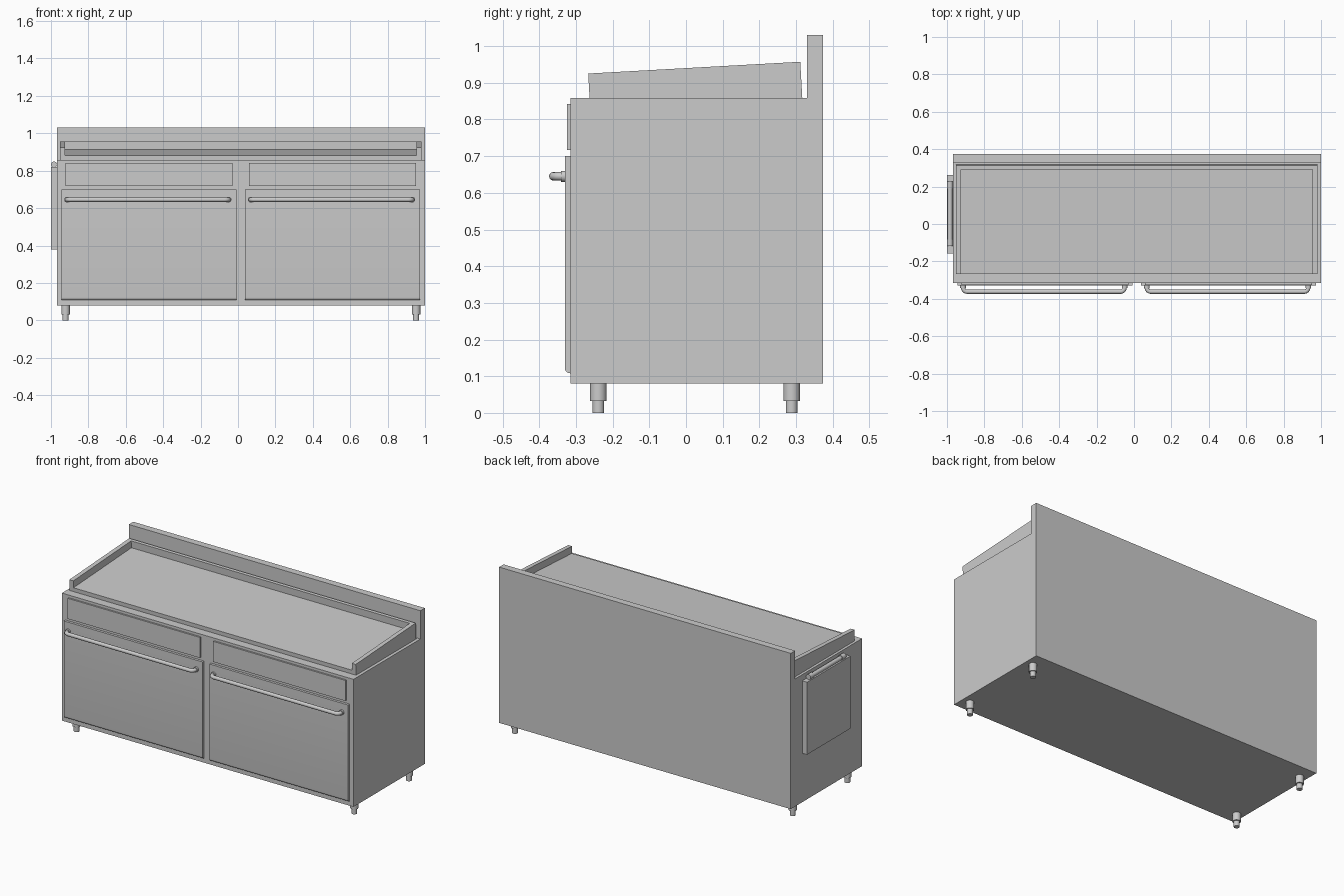
import bpy, bmesh, math
from mathutils import Matrix, Vector

if "Cube" in bpy.data.objects:
    bpy.data.objects.remove(bpy.data.objects["Cube"])


def finish(name, bm, smooth=False):
    me = bpy.data.meshes.new(name)
    bm.to_mesh(me)
    bm.free()
    ob = bpy.data.objects.new(name, me)
    bpy.context.collection.objects.link(ob)
    if smooth:
        bpy.ops.object.select_all(action='DESELECT')
        bpy.context.view_layer.objects.active = ob
        ob.select_set(True)
        bpy.ops.object.shade_smooth_by_angle(angle=math.radians(35))
    return ob


def add_box(bm, x, y, z):
    c = [(a[0] + a[1]) / 2 for a in (x, y, z)]
    s = [a[1] - a[0] for a in (x, y, z)]
    m = Matrix.Translation(c) @ Matrix.Diagonal((*s, 1))
    return bmesh.ops.create_cube(bm, size=1, matrix=m)['verts']


def box(name, x, y, z):
    bm = bmesh.new()
    add_box(bm, x, y, z)
    return finish(name, bm)


def add_rod(bm, start, end, r, sides=24):
    a, b = Vector(start), Vector(end)
    rot = (b - a).to_track_quat('Z', 'Y').to_matrix().to_4x4()
    bmesh.ops.create_cone(bm, cap_ends=True, segments=sides, radius1=r, radius2=r,
                          depth=(b - a).length, matrix=Matrix.Translation((a + b) / 2) @ rot)


X0, X1 = -0.968, 1.0

# cabinet body and backsplash, one L-shaped profile extruded along x
bm = bmesh.new()
profile = [(-0.315, 0.08), (0.373, 0.08), (0.373, 1.03), (0.33, 1.03), (0.33, 0.858), (-0.315, 0.858)]
face = bm.faces.new([bm.verts.new((X0, y, z)) for y, z in profile])
ext = bmesh.ops.extrude_face_region(bm, geom=[face])['geom']
bmesh.ops.translate(bm, vec=(X1 - X0, 0, 0), verts=[g for g in ext if isinstance(g, bmesh.types.BMVert)])
bmesh.ops.recalc_face_normals(bm, faces=bm.faces)
finish("cabinet_body", bm)

# tilted worktop tray: floor with three raised walls, open at the front
tray = [
    ("tray_floor", (-0.925, 0.955), (-0.267, 0.292), (-0.115, -0.043)),
    ("tray_left_wall", (-0.952, -0.925), (-0.267, 0.312), (-0.115, 0)),
    ("tray_right_wall", (0.955, 0.981), (-0.267, 0.312), (-0.115, 0)),
    ("tray_back_wall", (-0.925, 0.955), (0.292, 0.312), (-0.115, 0)),
]
for part in tray:
    ob = box(*part)
    ob.location.z = 0.94
    ob.rotation_euler.x = math.atan(0.0555)


def door(name, x0, x1):
    bm = bmesh.new()
    add_box(bm, (x0, x1), (-0.33, -0.313), (0.108, 0.70))
    low = [e for e in bm.edges if all(v.co.y < -0.32 and v.co.z < 0.2 for v in e.verts)]
    bmesh.ops.bevel(bm, geom=low, offset=0.014, segments=5, profile=0.5, affect='EDGES')
    finish(name, bm, True)


def handle(name, x0, x1):
    # bent bar with rounded corners
    z, r, yb, yf, n = 0.645, 0.022, -0.325, -0.362, 6
    pts = [(x0, yb)]
    for cx, a0 in ((x0 + r, 180), (x1 - r, 270)):
        for i in range(n + 1):
            a = math.radians(a0 + 90 * i / n)
            pts.append((cx + r * math.cos(a), yf + r + r * math.sin(a)))
    pts.append((x1, yb))
    cu = bpy.data.curves.new(name, 'CURVE')
    cu.dimensions = '3D'
    cu.bevel_depth = 0.0115
    cu.bevel_resolution = 4
    cu.use_fill_caps = True
    sp = cu.splines.new('POLY')
    sp.points.add(len(pts) - 1)
    for p, (x, y) in zip(sp.points, pts):
        p.co = (x, y, z, 1)
    sp.use_smooth = True
    bpy.context.collection.objects.link(bpy.data.objects.new(name, cu))
    # round flanges on the door
    bm = bmesh.new()
    for x in (x0, x1):
        add_rod(bm, (x, -0.328, z), (x, -0.341, z), 0.015)
    finish(name + "_flanges", bm, True)


# two bays, each with drawer front, door and handle
for side, dx in (("left", 0), ("right", 0.982)):
    box(side + "_drawer_front", (-0.922 + dx, -0.03 + dx), (-0.325, -0.313), (0.717, 0.842))
    door(side + "_door", -0.944 + dx, -0.008 + dx)
    handle(side + "_door_handle", -0.914 + dx, -0.05 + dx)

# stepped feet
for xn, x in (("left", -0.922), ("right", 0.952)):
    for yn, y in (("front", -0.239), ("back", 0.288)):
        bm = bmesh.new()
        add_rod(bm, (x, y, 0.032), (x, y, 0.082), 0.0225)
        add_rod(bm, (x, y, 0), (x, y, 0.034), 0.016)
        finish(f"{yn}_{xn}_foot", bm, True)

# flap on the left end, hung from a hinge barrel
box("side_flap", (-1.0, X0 + 0.002), (-0.157, 0.262), (0.378, 0.82))
bm = bmesh.new()
add_rod(bm, (-0.984, -0.118, 0.832), (-0.984, 0.22, 0.832), 0.013)
for a, b in ((-0.118, -0.082), (0.19, 0.226)):
    add_rod(bm, (-0.984, a, 0.833), (-0.984, b, 0.833), 0.016)
finish("side_flap_hinge", bm, True)
